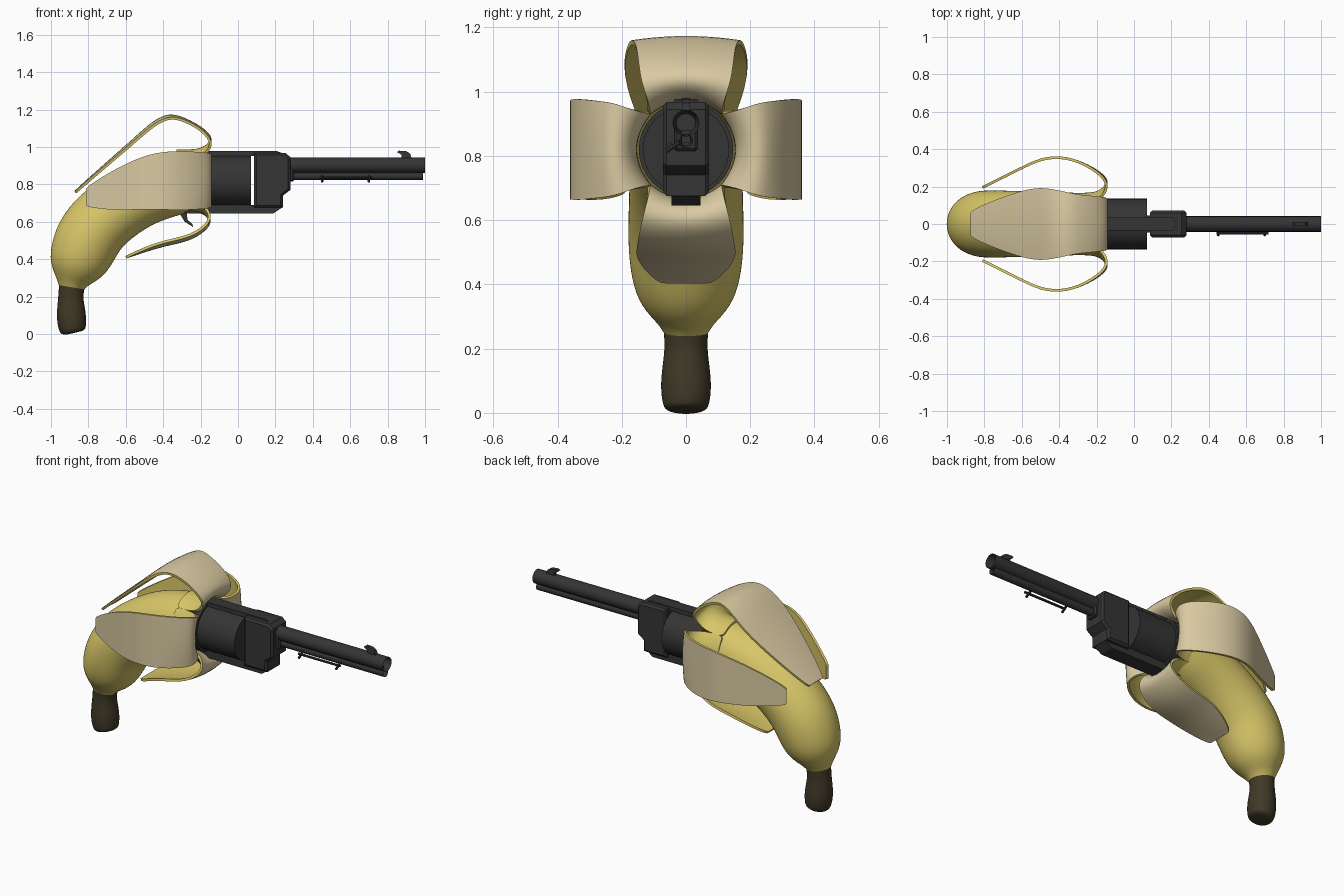
import bpy, bmesh, math
from mathutils import Vector, Matrix

if "Cube" in bpy.data.objects:
    bpy.data.objects.remove(bpy.data.objects["Cube"])


def material(name, color):
    mat = bpy.data.materials.new(name)
    mat.use_nodes = True
    mat.diffuse_color = (*color, 1)
    mat.node_tree.nodes["Principled BSDF"].inputs["Base Color"].default_value = (*color, 1)
    return mat


YELLOW = material("peel yellow", (0.69, 0.57, 0.14))
CREAM = material("inner peel cream", (0.70, 0.59, 0.36))
BROWN = material("stem brown", (0.05, 0.04, 0.02))
METAL = material("gunmetal", (0.035, 0.035, 0.036))
X = Vector((1, 0, 0))
Y = Vector((0, 1, 0))
AXIS_Z = 0.82


def add_object(name, bm, mats, recalc=True):
    if recalc:
        bmesh.ops.recalc_face_normals(bm, faces=bm.faces)
    mesh = bpy.data.meshes.new(name)
    bm.to_mesh(mesh)
    bm.free()
    for mat in mats:
        mesh.materials.append(mat)
    obj = bpy.data.objects.new(name, mesh)
    bpy.context.collection.objects.link(obj)
    return obj


def finish(obj, angle=40):
    """Apply modifiers and shade smooth with sharp edges kept."""
    bpy.ops.object.select_all(action='DESELECT')
    obj.select_set(True)
    bpy.context.view_layer.objects.active = obj
    if obj.modifiers:
        bpy.ops.object.convert(target='MESH')
    bpy.ops.object.shade_smooth_by_angle(angle=math.radians(angle))


def bridge(bm, rows, closed):
    for a, b in zip(rows, rows[1:]):
        for j in range(len(a) if closed else len(a) - 1):
            k = (j + 1) % len(a)
            bm.faces.new((a[j], b[j], b[k], a[k]))


def tube(name, sections, mat, cap=False, sides=24):
    """Round loft through (x, z, radius) sections in the middle plane."""
    bm = bmesh.new()
    centers = [Vector((x, 0, z)) for x, z, r in sections]
    rows = []
    for i, (x, z, r) in enumerate(sections):
        tangent = centers[min(i + 1, len(centers) - 1)] - centers[max(i - 1, 0)]
        normal = tangent.normalized().cross(Y)
        angles = [math.tau * j / sides for j in range(sides)]
        rows.append([bm.verts.new(centers[i] + r * (math.cos(a) * normal + math.sin(a) * Y))
                     for a in angles])
    bridge(bm, rows, True)
    if cap:
        bm.faces.new(rows[-1])
    obj = add_object(name, bm, [mat])
    obj.modifiers.new("Smooth", 'SUBSURF').levels = 2
    finish(obj, 60)


def petal(name, radial, stations):
    """Folded peel strip; stations are (x, radius, half width, bulge, sideways shift)."""
    bm = bmesh.new()
    across = X.cross(radial)
    rows = []
    for x, r, w, bulge, shift in stations:
        rows.append([bm.verts.new(Vector((x, 0, AXIS_Z + shift)) + radial * (r - bulge * t * t)
                                  + across * w * t)
                     for t in (-1, -0.75, -0.4, 0, 0.4, 0.75, 1)])
    bridge(bm, rows, False)
    obj = add_object(name, bm, [CREAM, YELLOW], recalc=False)
    obj.modifiers.new("Smooth", 'SUBSURF').levels = 2
    shell = obj.modifiers.new("Thickness", 'SOLIDIFY')
    shell.thickness = 0.014
    shell.offset = 0
    shell.material_offset = 1
    shell.material_offset_rim = 1
    finish(obj)


def box(name, x, y, z, bevel=0.0):
    bm = bmesh.new()
    bmesh.ops.create_cube(bm, size=1)
    for v in bm.verts:
        for axis, (low, high) in enumerate((x, y, z)):
            v.co[axis] = low if v.co[axis] < 0 else high
    if bevel:
        bmesh.ops.bevel(bm, geom=bm.edges[:], offset=bevel, segments=1, affect='EDGES')
    return add_object(name, bm, [METAL])


def rod(name, start, end, radius, sides=16, bore=0.0):
    """Cylinder between two points, with an optional hollow front end."""
    start, end = Vector(start), Vector(end)
    line = end - start
    bm = bmesh.new()
    bmesh.ops.create_cone(bm, cap_ends=True, segments=sides, radius1=radius,
                          radius2=radius, depth=line.length)
    if bore:
        front = max(bm.faces, key=lambda f: f.calc_center_median().z)
        bmesh.ops.inset_region(bm, faces=[front], thickness=radius - bore)
        bmesh.ops.translate(bm, verts=front.verts[:], vec=(0, 0, -0.08))
    turn = line.to_track_quat('Z', 'Y').to_matrix().to_4x4()
    bm.transform(Matrix.Translation((start + end) / 2) @ turn)
    finish(add_object(name, bm, [METAL]), 35)


def plate(name, profile, half_width, bevel=0.0):
    """Side profile in x and z, extruded across y."""
    bm = bmesh.new()
    face = bm.faces.new([bm.verts.new((x, -half_width, z)) for x, z in profile])
    moved = bmesh.ops.extrude_face_region(bm, geom=[face])["geom"]
    bmesh.ops.translate(bm, vec=(0, 2 * half_width, 0),
                        verts=[v for v in moved if isinstance(v, bmesh.types.BMVert)])
    if bevel:
        rim = [e for e in bm.edges if abs(e.verts[0].co.y - e.verts[1].co.y) < half_width]
        bmesh.ops.bevel(bm, geom=rim, offset=bevel, segments=1, affect='EDGES')
    return add_object(name, bm, [METAL])


# Fruit grip and stem
tube("banana_body", [(-0.89, 0.25, 0.07), (-0.885, 0.28, 0.088), (-0.87, 0.34, 0.145),
                     (-0.84, 0.42, 0.172), (-0.80, 0.52, 0.182), (-0.73, 0.61, 0.181),
                     (-0.605, 0.705, 0.178), (-0.475, 0.77, 0.177), (-0.36, 0.80, 0.173),
                     (-0.29, 0.815, 0.165), (-0.26, 0.82, 0.161)], YELLOW)
tube("banana_stem", [(-0.888, 0.258, 0.07), (-0.895, 0.2, 0.066), (-0.893, 0.14, 0.075),
                     (-0.89, 0.08, 0.08), (-0.886, 0.03, 0.074), (-0.882, 0.008, 0.065),
                     (-0.881, 0.004, 0.03)], BROWN, cap=True)

# Folded peel petals, all sharing the same base at the rim
base = [(-0.33, 0.162, 0.118, 0.05, 0), (-0.26, 0.162, 0.115, 0.049, 0),
        (-0.2, 0.166, 0.115, 0.045, 0), (-0.152, 0.195, 0.122, 0.03, 0)]
petal("top_petal", Vector((0, 0, 1)), base + [
    (-0.14, 0.232, 0.14, 0.02, 0), (-0.2, 0.287, 0.148, 0.01, 0), (-0.3, 0.338, 0.155, 0.01, 0),
    (-0.37, 0.355, 0.172, 0.015, 0), (-0.45, 0.318, 0.19, 0.02, 0),
    (-0.55, 0.225, 0.195, 0.015, 0), (-0.75, 0.05, 0.125, 0.01, 0),
    (-0.87, -0.06, 0.07, 0.004, 0)])
for side, sign in (("left", 1), ("right", -1)):
    # The left strip is seen on the +y side, the right one on -y
    petal(f"{side}_side_petal", Y * sign, base + [
        (-0.14, 0.237, 0.145, 0.015, 0), (-0.2, 0.288, 0.152, 0.005, 0),
        (-0.3, 0.338, 0.158, 0, 0), (-0.4, 0.36, 0.155, 0, 0), (-0.5, 0.348, 0.143, 0, -0.01),
        (-0.6, 0.3, 0.123, 0, -0.035), (-0.7, 0.25, 0.095, 0, -0.06),
        (-0.81, 0.195, 0.052, 0, -0.088)])
petal("bottom_petal", Vector((0, 0, -1)), base + [
    (-0.15, 0.24, 0.137, 0.02, 0), (-0.22, 0.298, 0.148, 0.02, 0), (-0.3, 0.327, 0.153, 0.02, 0),
    (-0.4, 0.347, 0.153, 0.02, 0), (-0.5, 0.377, 0.135, 0.015, 0), (-0.6, 0.41, 0.085, 0, 0)])

# Rotating cylinder and the round shield behind it
rod("revolver_cylinder", (-0.2, 0, AXIS_Z), (0.07, 0, AXIS_Z), 0.135, 24)
rod("recoil_shield", (-0.36, 0, AXIS_Z), (-0.18, 0, AXIS_Z), 0.147, 32)

# Frame around the cylinder
plate("front_frame", [(0.086, 0.675), (0.24, 0.675), (0.24, 0.74), (0.28, 0.77),
                      (0.28, 0.945), (0.255, 0.968), (0.086, 0.968)], 0.072, 0.012)
plate("bottom_strap", [(-0.31, 0.69), (-0.31, 0.66), (-0.27, 0.645), (0.19, 0.645),
                       (0.235, 0.675), (0.235, 0.69)], 0.045)
plate("top_strap", [(-0.22, 0.952), (0.235, 0.952), (0.235, 0.968), (0.21, 0.977),
                    (-0.22, 0.977)], 0.036)

# Barrel, under-barrel tube and front sight
rod("barrel", (0.26, 0, 0.902), (1, 0, 0.902), 0.042, 16, bore=0.03)
rod("ejector_tube", (0.26, 0, 0.845), (0.99, 0, 0.845), 0.022, 12, bore=0.014)
box("barrel_web", (0.26, 0.97), (-0.014, 0.014), (0.84, 0.88))
box("barrel_collar", (0.27, 0.3), (-0.036, 0.036), (0.815, 0.93), 0.008)
plate("front_sight", [(0.85, 0.972), (0.875, 0.958), (0.875, 0.935), (0.93, 0.935),
                      (0.92, 0.965), (0.9, 0.977), (0.86, 0.98)], 0.012)

# Loading lever beside the barrel
rod("lever_bar", (0.44, -0.05, 0.836), (0.72, -0.05, 0.836), 0.007, 8)
for name, x in (("lever_rear_link", 0.45), ("lever_front_link", 0.70)):
    rod(name, (x, -0.01, 0.848), (x, -0.062, 0.815), 0.007, 8)

# Trigger under the grip
plate("trigger", [(-0.31, 0.64), (-0.285, 0.6), (-0.24, 0.572), (-0.245, 0.59),
                  (-0.27, 0.61), (-0.275, 0.66)], 0.012)
